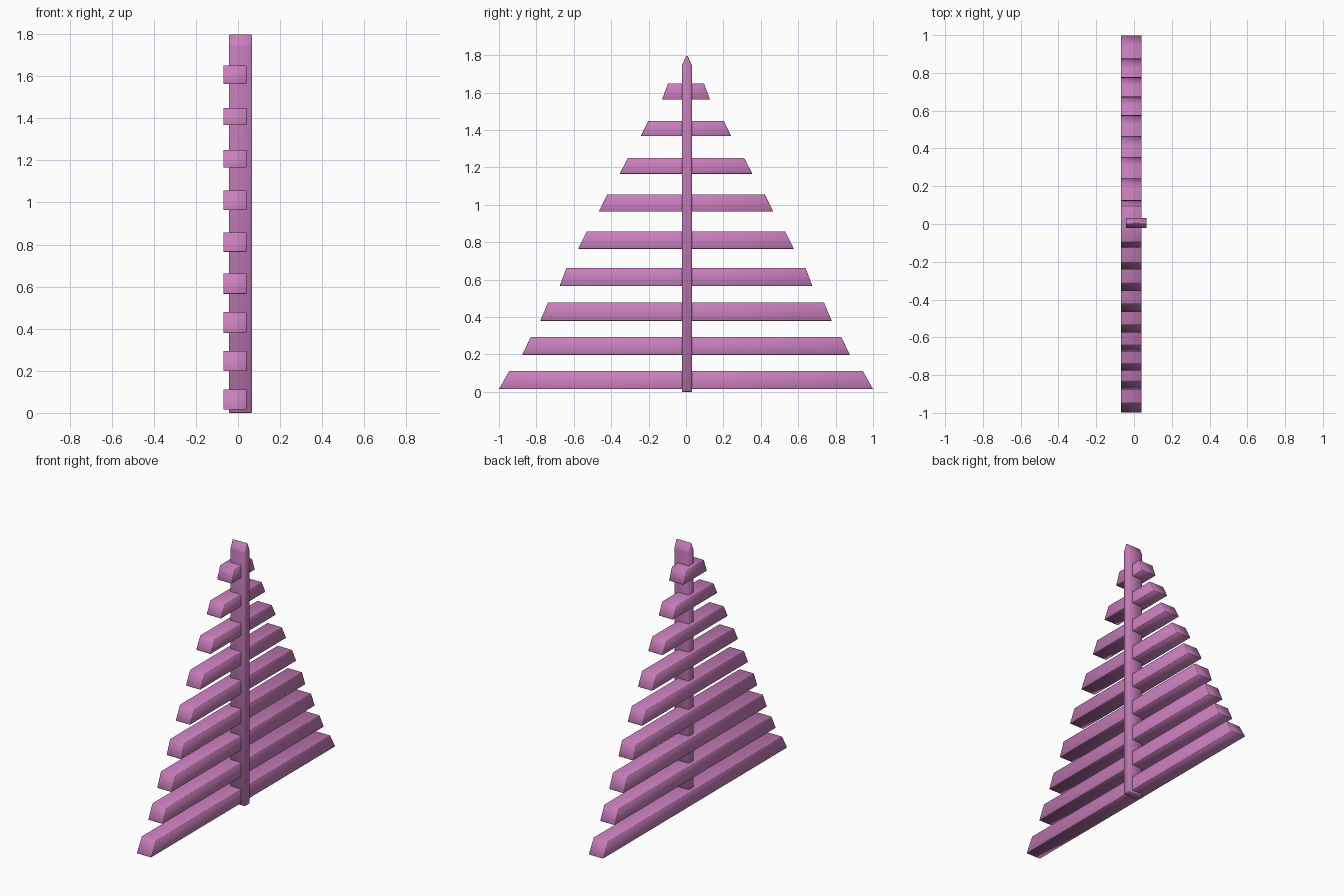
import bpy, bmesh, math

if "Cube" in bpy.data.objects:
    bpy.data.objects.remove(bpy.data.objects["Cube"])

mat = bpy.data.materials.new("pink_purple")
mat.diffuse_color = (0.58, 0.21, 0.50, 1)
mat.use_nodes = True
mat.node_tree.nodes["Principled BSDF"].inputs["Base Color"].default_value = mat.diffuse_color


def prism(name, profile, x0, x1, bevel):
    """Extrude a (y, z) outline along x, with slightly softened edges."""
    bm = bmesh.new()
    face = bm.faces.new([bm.verts.new((x0, y, z)) for y, z in profile])
    ext = bmesh.ops.extrude_face_region(bm, geom=[face])
    for v in ext["geom"]:
        if isinstance(v, bmesh.types.BMVert):
            v.co.x = x1
    bmesh.ops.recalc_face_normals(bm, faces=bm.faces)
    bmesh.ops.bevel(bm, geom=bm.edges[:], offset=bevel, segments=1, affect='EDGES')
    for f in bm.faces:
        f.smooth = True
    me = bpy.data.meshes.new(name)
    bm.to_mesh(me)
    bm.free()
    me.materials.append(mat)
    ob = bpy.data.objects.new(name, me)
    bpy.context.collection.objects.link(ob)
    return ob


# Upright post with a pointed top
prism("post", [(-0.022, 0), (0.032, 0), (0.032, 1.745), (0.009, 1.797),
               (0.001, 1.797), (-0.022, 1.745)], -0.043, 0.067, 0.003)

# Horizontal slats with slanted ends: bottom z, top z, half length below, above
slats = [
    (0.015, 0.112, 1.000, 0.945),
    (0.198, 0.294, 0.876, 0.830),
    (0.380, 0.479, 0.779, 0.737),
    (0.566, 0.663, 0.676, 0.639),
    (0.765, 0.858, 0.577, 0.531),
    (0.964, 1.056, 0.467, 0.420),
    (1.166, 1.250, 0.355, 0.311),
    (1.367, 1.449, 0.242, 0.201),
    (1.563, 1.650, 0.128, 0.096),
]
for i, (z0, z1, low, high) in enumerate(slats):
    prism(f"slat_{i + 1}", [(-low, z0), (low, z0), (high, z1), (-high, z1)],
          -0.070, 0.040, 0.002)
